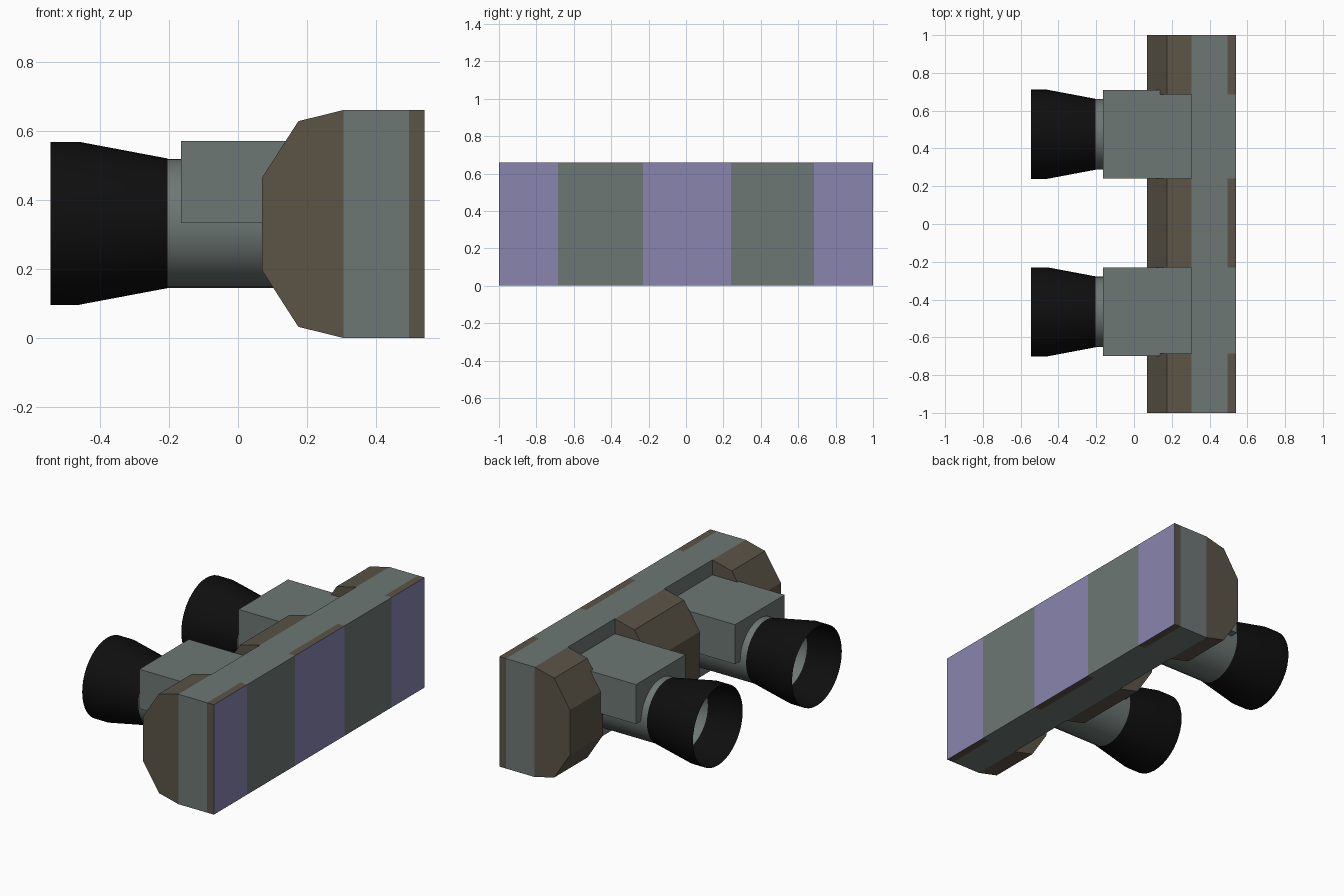
import bpy, bmesh, math

if "Cube" in bpy.data.objects:
    bpy.data.objects.remove(bpy.data.objects["Cube"])


def material(name, rgb):
    m = bpy.data.materials.new(name)
    m.diffuse_color = (*rgb, 1)
    m.use_nodes = True
    m.node_tree.nodes["Principled BSDF"].inputs["Base Color"].default_value = m.diffuse_color
    return m


GREY = material("hull grey", (0.155, 0.186, 0.178))
BROWN = material("dark brown", (0.104, 0.087, 0.062))
PURPLE = material("violet panel", (0.25, 0.235, 0.43))
BLACK = material("nozzle black", (0.0045, 0.0045, 0.0045))


def finish(name, bm, mats, smooth=False):
    bmesh.ops.recalc_face_normals(bm, faces=bm.faces)
    me = bpy.data.meshes.new(name)
    bm.to_mesh(me)
    bm.free()
    for m in mats:
        me.materials.append(m)
    ob = bpy.data.objects.new(name, me)
    bpy.context.collection.objects.link(ob)
    if smooth:
        bpy.context.view_layer.objects.active = ob
        ob.select_set(True)
        bpy.ops.object.shade_smooth_by_angle(angle=math.radians(35))
        ob.select_set(False)
    return ob


def armour_block(name, y0, y1):
    """Chamfered slab section with brown, grey and brown bands and a violet face."""
    # upper half of the profile, mirrored about mid height
    top = [(0.07, 0.465), (0.175, 0.628), (0.305, 0.66), (0.495, 0.66), (0.54, 0.66)]
    prof = top + [(x, 0.66 - z) for x, z in reversed(top)]
    bm = bmesh.new()
    a = [bm.verts.new((x, y0, z)) for x, z in prof]
    b = [bm.verts.new((x, y1, z)) for x, z in prof]
    n = len(prof)
    for i in range(n):
        j = (i + 1) % n
        bm.faces.new((a[i], a[j], b[j], b[i]))
    for ring in (a, b):                      # end caps in three bands
        for ids in ((0, 1, 2, 7, 8, 9), (2, 3, 6, 7), (3, 4, 5, 6)):
            bm.faces.new([ring[k] for k in ids])
    for f in bm.faces:                       # colour by depth along x
        x = f.calc_center_median().x
        f.material_index = 2 if x > 0.535 else 1 if 0.32 < x < 0.49 else 0
    finish(name, bm, [BROWN, GREY, PURPLE])


def box(name, lo, hi):
    bm = bmesh.new()
    bmesh.ops.create_cube(bm, size=1)
    for v in bm.verts:
        v.co = [(l + h) / 2 + c * (h - l) for l, h, c in zip(lo, hi, v.co)]
    finish(name, bm, [GREY])


def lathe(name, y, z, prof, mat, sides=40):
    """Open surface turned about an axis along x."""
    bm = bmesh.new()
    rings = []
    for x, r in prof:
        rings.append([bm.verts.new((x, y + r * math.cos(t), z + r * math.sin(t)))
                      for t in (2 * math.pi * k / sides for k in range(sides))])
    for p, q in zip(rings, rings[1:]):
        for k in range(sides):
            m = (k + 1) % sides
            bm.faces.new((p[k], p[m], q[m], q[k]))
    finish(name, bm, [mat], True)


# three banded armour blocks
for name, y0, y1 in (("left_block", -1, -0.685), ("middle_block", -0.23, 0.24),
                     ("right_block", 0.685, 1)):
    armour_block(name, y0, y1)

# plain bars joining the blocks, and an engine behind each one
for side, y0, y1, yc in (("left", -0.685, -0.23, -0.465), ("right", 0.24, 0.685, 0.475)):
    box(side + "_bar", (0.305, y0, 0), (0.54, y1, 0.66))
    box(side + "_engine_housing", (-0.165, yc - 0.235, 0.333), (0.305, yc + 0.235, 0.57))
    lathe(side + "_engine_tube", yc, 0.332, [(-0.35, 0.187), (0.305, 0.187)], GREY)
    lathe(side + "_nozzle", yc, 0.332,
          [(-0.205, 0.188), (-0.46, 0.236), (-0.544, 0.236)], BLACK)
